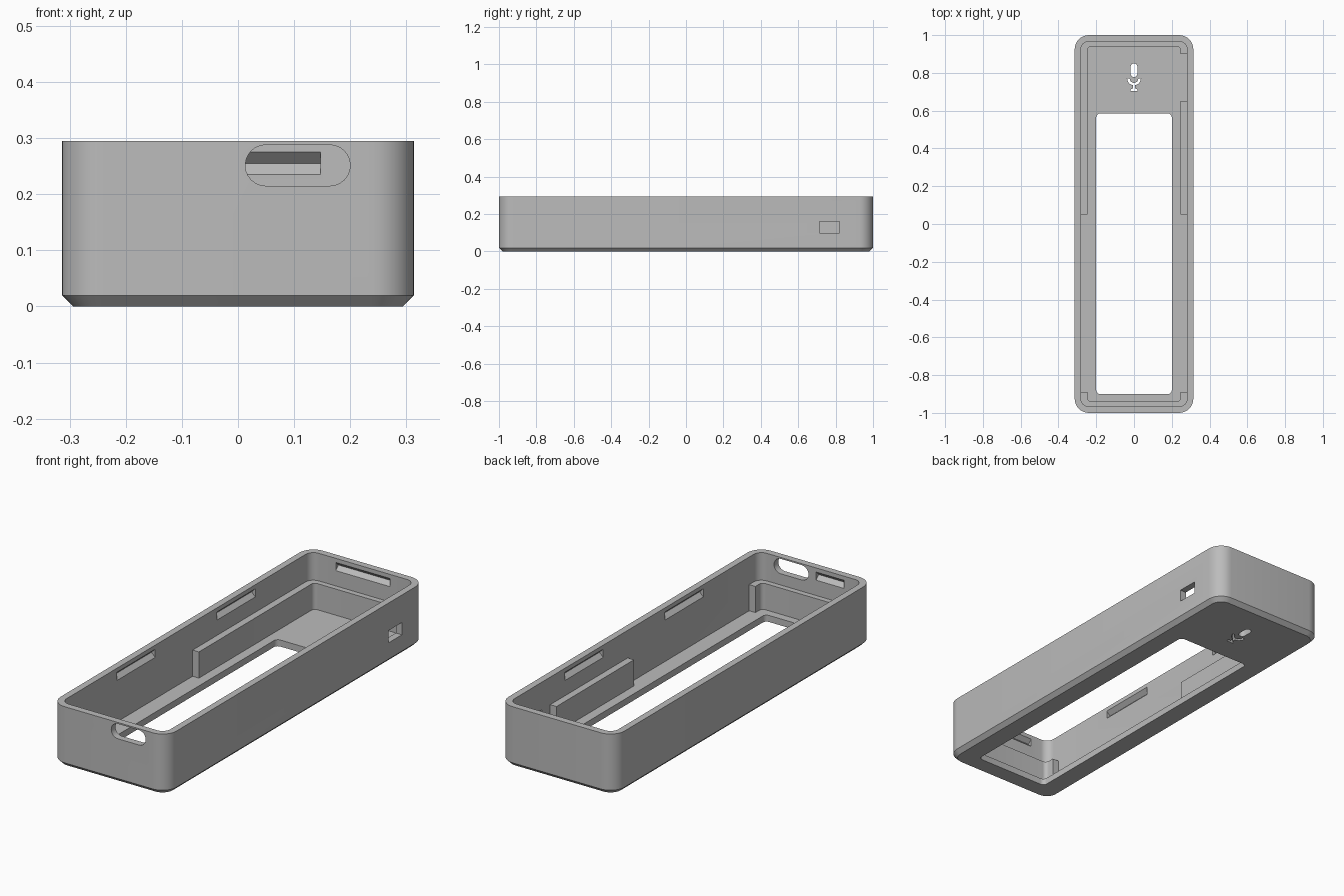
import bpy, bmesh, math

if "Cube" in bpy.data.objects:
    bpy.data.objects.remove(bpy.data.objects["Cube"])

grey = bpy.data.materials.new("plain grey")
grey.diffuse_color = (0.5, 0.5, 0.5, 1)
grey.use_nodes = True
grey.node_tree.nodes["Principled BSDF"].inputs["Base Color"].default_value = grey.diffuse_color

W, L, H = 0.314, 1.0, 0.295      # half width, half length, height
IW, IL = 0.281, 0.967            # cavity half sizes
RW, RL = 0.247, 0.94             # inner face of the support ribs
FLOOR, RIB = 0.032, 0.16


def arc(cx, cy, r, a0, a1, n=8):
    return [(cx + r * math.cos(math.radians(a0 + (a1 - a0) * i / n)),
             cy + r * math.sin(math.radians(a0 + (a1 - a0) * i / n))) for i in range(n + 1)]


def round_rect(x0, x1, y0, y1, r, n=8):
    return (arc(x1 - r, y1 - r, r, 0, 90, n) + arc(x0 + r, y1 - r, r, 90, 180, n)
            + arc(x0 + r, y0 + r, r, 180, 270, n) + arc(x1 - r, y0 + r, r, 270, 360, n))


def rect(x0, x1, y0, y1):
    return [(x0, y0), (x1, y0), (x1, y1), (x0, y1)]


def loft(name, rings):
    """Join equal-length closed rings of 3D points and cap both ends."""
    bm = bmesh.new()
    vs = [[bm.verts.new(p) for p in ring] for ring in rings]
    n = len(vs[0])
    for a, b in zip(vs, vs[1:]):
        for i in range(n):
            j = (i + 1) % n
            bm.faces.new((a[i], a[j], b[j], b[i]))
    bm.faces.new(vs[0][::-1])
    bm.faces.new(vs[-1])
    bmesh.ops.recalc_face_normals(bm, faces=bm.faces)
    me = bpy.data.meshes.new(name)
    bm.to_mesh(me)
    bm.free()
    me.materials.append(grey)
    ob = bpy.data.objects.new(name, me)
    bpy.context.collection.objects.link(ob)
    return ob


def prism(name, pts, z0, z1):
    return loft(name, [[(x, y, z) for x, y in pts] for z in (z0, z1)])


def activate(ob):
    bpy.ops.object.select_all(action='DESELECT')
    ob.select_set(True)
    bpy.context.view_layer.objects.active = ob


def cut(target, cutter):
    activate(target)
    mod = target.modifiers.new("cut", 'BOOLEAN')
    mod.operation, mod.solver, mod.object = 'DIFFERENCE', 'EXACT', cutter
    bpy.ops.object.modifier_apply(modifier=mod.name)
    bpy.data.objects.remove(cutter)


# Outer tray with chamfered bottom edge
c = 0.02
case = loft("case_shell", [
    [(x, y, 0) for x, y in round_rect(-W + c, W - c, -L + c, L - c, 0.055)],
    [(x, y, c) for x, y in round_rect(-W, W, -L, L, 0.075)],
    [(x, y, H) for x, y in round_rect(-W, W, -L, L, 0.075)]])
cut(case, prism("cavity", round_rect(-IW, IW, -IL, IL, 0.042), FLOOR, 0.5))

# Long display opening in the floor
cut(case, prism("window", round_rect(-0.2, 0.2, -0.9, 0.585, 0.02, 5), -0.1, 0.1))

# Microphone-shaped sound holes: capsule, then cradle with stem and foot
cut(case, prism("capsule", arc(0, 0.833, 0.018, 0, 180) + arc(0, 0.795, 0.018, 180, 360), -0.1, 0.1))
cradle = (arc(0, 0.77, 0.036, 180, 262) + [(-0.005, 0.718), (-0.018, 0.712), (-0.018, 0.703),
          (0.018, 0.703), (0.018, 0.712), (0.005, 0.718)]
          + arc(0, 0.77, 0.036, 278, 360) + arc(0, 0.77, 0.023, 0, -180))
cut(case, prism("cradle", cradle, -0.1, 0.1))

# Rounded port opening through the front wall
port = arc(0.1635, 0.2515, 0.0365, -90, 90, 12) + arc(0.0495, 0.2515, 0.0365, 90, 270, 12)
cut(case, loft("port", [[(x, y, z) for x, z in port] for y in (-1.1, -0.93)]))

# Switch opening through the right wall
cut(case, prism("switch", rect(0.25, 0.4, 0.715, 0.82), 0.1, 0.16))

# V-shaped snap grooves inside the walls: (height, distance outward)
vee = [(0.235, 0), (0.255, 0.02), (0.275, 0), (0.275, -0.02), (0.235, -0.02)]
for s in (-1, 1):
    for y0, y1 in ((-0.535, -0.24), (0.24, 0.535)):
        cut(case, loft("groove", [[(s * (IW + d), y, z) for z, d in vee] for y in (y0, y1)]))
for s, x0, x1 in ((1, -0.147, 0.147), (-1, -0.178, -0.028)):
    cut(case, loft("groove", [[(x, s * (IL + d), z) for z, d in vee] for x in (x0, x1)]))


# Support ribs wrapping round each end of the cavity
def end_rib(name, s, y_right, y_left):
    e = 0.001
    ro, ri = 0.042, 0.02
    xo, yo = IW + e, IL + e
    pts = ([(xo, y_right)] + arc(xo - ro, yo - ro, ro, 0, 90) + arc(-xo + ro, yo - ro, ro, 90, 180)
           + [(-xo, y_left), (-RW, y_left)]
           + arc(-RW + ri, RL - ri, ri, 180, 90) + arc(RW - ri, RL - ri, ri, 90, 0)
           + [(RW, y_right)])
    return prism(name, [(x, s * y) for x, y in pts], FLOOR - e, RIB)


parts = [case,
         end_rib("back_rib", 1, 0.9, 0.05),
         end_rib("front_rib", -1, 0.89, 0.89),
         prism("right_rib", rect(RW, IW + 0.001, 0.05, 0.65), FLOOR - 0.001, RIB)]

for ob in parts:
    activate(ob)
    bpy.ops.object.shade_smooth_by_angle(angle=math.radians(30))
